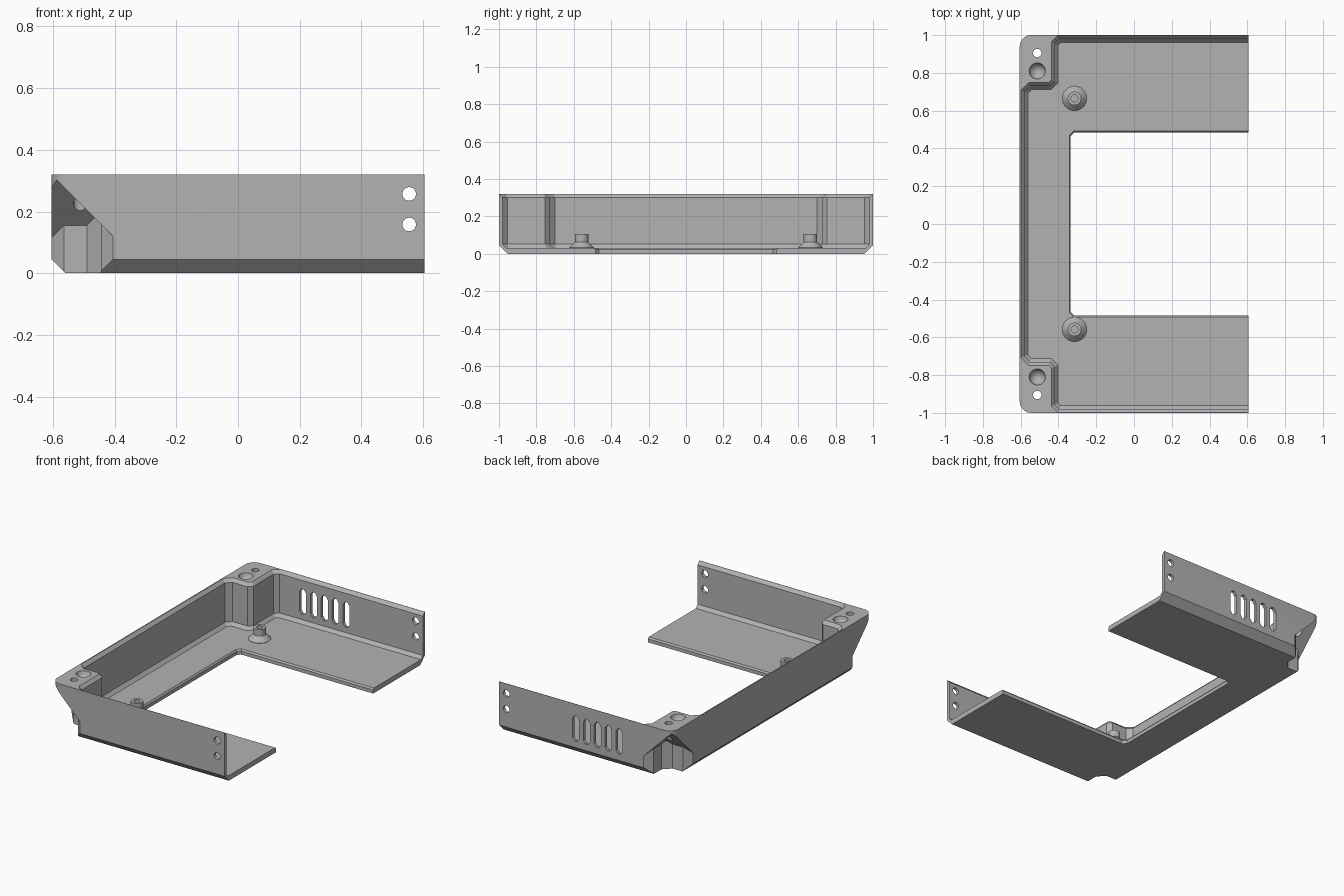
import bpy, bmesh, math
from mathutils import Vector, Matrix

old = bpy.data.objects.get("Cube")
if old:
    bpy.data.objects.remove(old, do_unlink=True)

grey = bpy.data.materials.new("plain grey")
grey.use_nodes = True
COL = (0.45, 0.45, 0.45, 1)
grey.diffuse_color = COL
grey.node_tree.nodes["Principled BSDF"].inputs["Base Color"].default_value = COL


def loft(name, rings, matrix=None, planes=()):
    """Solid from stacked rings of (x, y) points, given as (z, points)."""
    bm = bmesh.new()
    rows = [[bm.verts.new((x, y, z)) for x, y in pts] for z, pts in rings]
    n = len(rows[0])
    for a, b in zip(rows, rows[1:]):
        for i in range(n):
            j = (i + 1) % n
            bm.faces.new((a[i], a[j], b[j], b[i]))
    bm.faces.new(rows[0][::-1])
    bm.faces.new(rows[-1])
    for co, no in planes:
        cut = bmesh.ops.bisect_plane(bm, geom=bm.verts[:] + bm.edges[:] + bm.faces[:],
                                     plane_co=co, plane_no=no, clear_outer=True)
        edges = [g for g in cut["geom_cut"] if isinstance(g, bmesh.types.BMEdge)]
        bmesh.ops.edgenet_fill(bm, edges=edges)
    if matrix:
        bm.transform(matrix)
    bmesh.ops.recalc_face_normals(bm, faces=bm.faces[:])
    me = bpy.data.meshes.new(name)
    bm.to_mesh(me)
    bm.free()
    me.materials.append(grey)
    ob = bpy.data.objects.new(name, me)
    bpy.context.collection.objects.link(ob)
    return ob


def carve(ob, cutter):
    """Subtract the cutter and discard it."""
    mod = ob.modifiers.new("cut", 'BOOLEAN')
    mod.operation, mod.solver, mod.object = 'DIFFERENCE', 'EXACT', cutter
    bpy.context.view_layer.objects.active = ob
    bpy.ops.object.modifier_apply(modifier=mod.name)
    bpy.data.objects.remove(cutter, do_unlink=True)


def circle(x, y, r, n=32):
    return [(x + r * math.cos(2 * math.pi * i / n), y + r * math.sin(2 * math.pi * i / n))
            for i in range(n)]


def mirrored(half):
    return half + [(x, -y) for x, y in reversed(half)]


def offset(pts, d):
    """Move a counter-clockwise outline outward by d with mitred corners."""
    out = []
    for i, p in enumerate(pts):
        p0, p1, p2 = Vector(pts[i - 1]), Vector(p), Vector(pts[(i + 1) % len(pts)])
        e, f = (p1 - p0).normalized(), (p2 - p1).normalized()
        m, k = Vector((e.y, -e.x)), Vector((f.y, -f.x))
        out.append(tuple(p1 + (m + k) * d / (1 + m.dot(k))))
    return out


# Outer block with two rounded corners and a chamfered underside
X, Y, TOP, R = 0.605, 1.0, 0.32, 0.06


def block_outline(inset):
    half = [(X, Y - inset)]
    for i in range(9):
        a = math.pi / 2 * (1 + i / 8)
        r = R - inset
        half.append((-X + R + r * math.cos(a), Y - R + r * math.sin(a)))
    return mirrored(half)


tray = loft("bracket_tray", [(0, block_outline(0.045)), (0.045, block_outline(0)),
                             (TOP, block_outline(0))])

# Hollow interior that steps around both corner columns
inner = mirrored([(0.8, 0.98), (-0.395, 0.98), (-0.42, 0.955), (-0.42, 0.755),
                  (-0.445, 0.73), (-0.55, 0.73), (-0.58, 0.70)])
C = 0.018
carve(tray, loft("hollow", [(0.032, offset(inner, -C)), (0.052, inner),
                            (TOP - 0.02, inner), (TOP + 0.01, offset(inner, C * 1.5))]))

# Open middle of the floor
opening = mirrored([(0.8, 0.485), (-0.315, 0.485), (-0.335, 0.465)])
carve(tray, loft("opening", [(-0.05, opening), (0.022, opening), (0.05, offset(opening, 0.02))]))

# Corner recesses under sloping overhangs, and holes in the corner caps
recess = [(-0.305, 1.1), (-0.445, 0.96), (-0.445, 0.88), (-0.49, 0.835),
          (-0.565, 0.835), (-0.705, 0.695), (-0.705, 1.1)]
for s in (1, -1):
    pts = [(x, s * y) for x, y in recess]
    carve(tray, loft("recess", [(-0.1, pts), (0.6, pts)],
                     planes=[((-X, 0, TOP), (1, 0, 1)), ((0, s * Y, TOP), (0, -s, 1))]))
    hole = circle(-0.512, s * 0.905, 0.022)
    carve(tray, loft("cap_hole", [(0.1, hole), (0.5, hole)]))
    dome = [(TOP - 0.043 * math.cos(a), circle(-0.512, s * 0.81, 0.043 * math.sin(a)))
            for a in [math.radians(d) for d in (8, 25, 45, 65, 90)]]
    dome.append((TOP + 0.05, dome[-1][1]))
    carve(tray, loft("dimple", dome))

# Screw holes through both side walls
turn = Matrix.Rotation(math.pi / 2, 4, 'X')
for z in (0.158, 0.257):
    hole = circle(0.555, z, 0.022)
    carve(tray, loft("screw_hole", [(-1.2, hole), (1.2, hole)], turn))

# Row of vent slots in the back wall only
for i in range(5):
    cx, w, h = 0.07 - 0.076 * i, 0.023, 0.08
    half = [(w, h - 0.02), (0.008, h), (-0.008, h), (-w, h - 0.02)]
    slot = [(cx + x, 0.165 + z) for x, z in mirrored(half)]
    carve(tray, loft("vent", [(-1.2, slot), (-0.9, slot)], turn))

# Standoffs with flared feet and a screw bore
parts = [tray]
for name, y in (("back_standoff", 0.665), ("front_standoff", -0.558)):
    post = loft(name, [(z, circle(-0.315, y, r)) for z, r in
                       ((0.025, 0.065), (0.034, 0.065), (0.064, 0.036), (0.106, 0.036))])
    bore = circle(-0.315, y, 0.018)
    carve(post, loft("bore", [(0.045, bore), (0.2, bore)]))
    parts.append(post)

# Smooth the round surfaces, keep edges sharp
bpy.ops.object.select_all(action='DESELECT')
for ob in parts:
    ob.select_set(True)
bpy.context.view_layer.objects.active = tray
bpy.ops.object.shade_smooth_by_angle(angle=math.radians(25))
